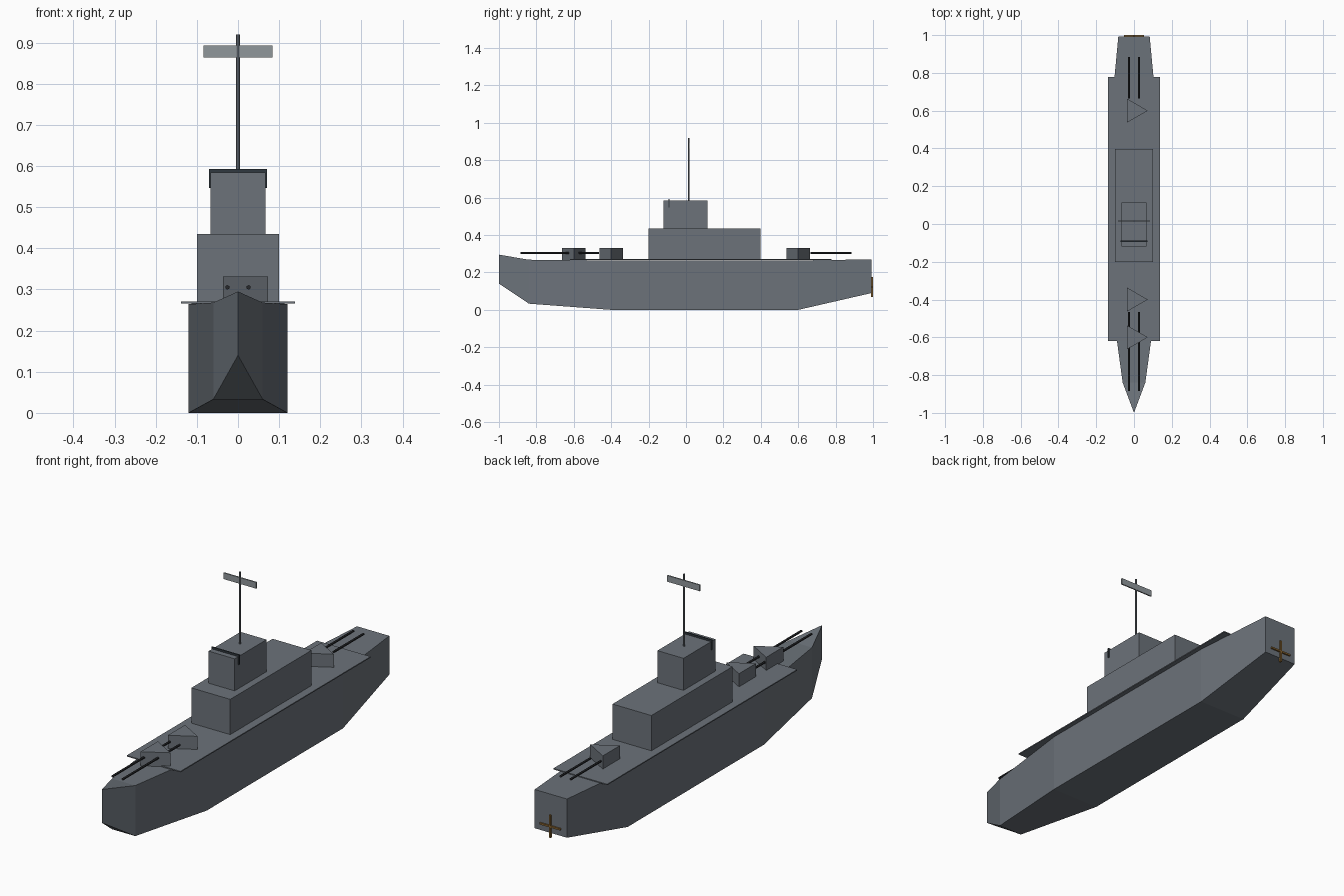
import bpy, bmesh, math

cube = bpy.data.objects.get("Cube")
if cube:
    bpy.data.objects.remove(cube, do_unlink=True)


def material(name, r, g, b):
    m = bpy.data.materials.new(name)
    m.use_nodes = True
    m.diffuse_color = (r, g, b, 1)
    m.node_tree.nodes["Principled BSDF"].inputs["Base Color"].default_value = (r, g, b, 1)
    return m


grey = material("ship grey", 0.15, 0.17, 0.195)
light = material("light grey", 0.28, 0.31, 0.33)
dark = material("gun black", 0.02, 0.022, 0.025)
glass = material("dark glass", 0.03, 0.04, 0.05)
bronze = material("bronze", 0.25, 0.13, 0.03)


def finish(name, bm, mat):
    bmesh.ops.recalc_face_normals(bm, faces=bm.faces)
    mesh = bpy.data.meshes.new(name)
    bm.to_mesh(mesh)
    bm.free()
    mesh.materials.append(mat)
    obj = bpy.data.objects.new(name, mesh)
    bpy.context.collection.objects.link(obj)
    return obj


def box(name, mat, x, y, z):
    """Box from (min, max) ranges on each axis."""
    bm = bmesh.new()
    bmesh.ops.create_cube(bm, size=1)
    for v in bm.verts:
        for i, (lo, hi) in enumerate((x, y, z)):
            v.co[i] = lo if v.co[i] < 0 else hi
    return finish(name, bm, mat)


def prism(name, mat, sides, radius, depth, loc):
    bpy.ops.mesh.primitive_cylinder_add(vertices=sides, radius=radius, depth=depth, location=loc)
    obj = bpy.context.object
    obj.name = name
    obj.data.materials.append(mat)
    return obj


# Hull lofted through stations: y, half width, keel height, deck height
stations = [(-1, 0, 0.14, 0.295), (-0.84, 0.06, 0.033, 0.268), (-0.4, 0.12, 0, 0.264),
            (0.6, 0.12, 0, 0.264), (0.993, 0.083, 0.09, 0.27)]
bm = bmesh.new()
rings = []
for y, w, low, high in stations:
    rings.append([bm.verts.new(p) for p in
                  ((-w, y, low), (w, y, low), (w, y, high), (-w, y, high))])
for a, b in zip(rings, rings[1:]):
    for i in range(4):
        j = (i + 1) % 4
        bm.faces.new((a[i], a[j], b[j], b[i]))
bm.faces.new(rings[-1])
bmesh.ops.remove_doubles(bm, verts=bm.verts, dist=0.0001)
finish("hull", bm, grey)

# Deck and superstructure
box("deck", grey, (-0.138, 0.138), (-0.62, 0.777), (0.266, 0.271))
box("superstructure", grey, (-0.1, 0.1), (-0.2, 0.397), (0.268, 0.435))
box("bridge", grey, (-0.067, 0.067), (-0.12, 0.114), (0.435, 0.584))
box("bridge_window_band", glass, (-0.071, 0.071), (-0.094, -0.088), (0.547, 0.593))

# Mast and radar
prism("mast", grey, 8, 0.0043, 0.335, (0, 0.014, 0.7525))
box("radar", light, (-0.084, 0.084), (0.013, 0.019), (0.864, 0.893))

# Three-sided turrets, each with a pair of barrels
for label, y, aim in (("bow", -0.6, -1), ("forward", -0.4, -1), ("aft", 0.6, 1)):
    turret = prism(label + "_turret", grey, 3, 0.073, 0.066, (0, y, 0.299))
    turret.rotation_euler.z = math.radians(-90)
    for side, x in (("right", -0.026), ("left", 0.026)):
        barrel = prism(f"{label}_{side}_barrel", dark, 6, 0.0055, 0.22, (x, y + aim * 0.175, 0.305))
        barrel.rotation_euler.x = math.radians(90)

# Propeller blades on the stern
box("propeller_horizontal_blade", bronze, (-0.053, 0.053), (0.99, 1), (0.118, 0.126))
box("propeller_vertical_blade", bronze, (-0.004, 0.004), (0.99, 1), (0.07, 0.175))
# Point the turret corners to the model's left
for obj in bpy.data.objects:
    if obj.name.endswith("_turret"):
        corner = max((v.co for v in obj.data.vertices), key=lambda c: c.length)
        obj.rotation_euler.z = -math.atan2(corner.y, corner.x)
